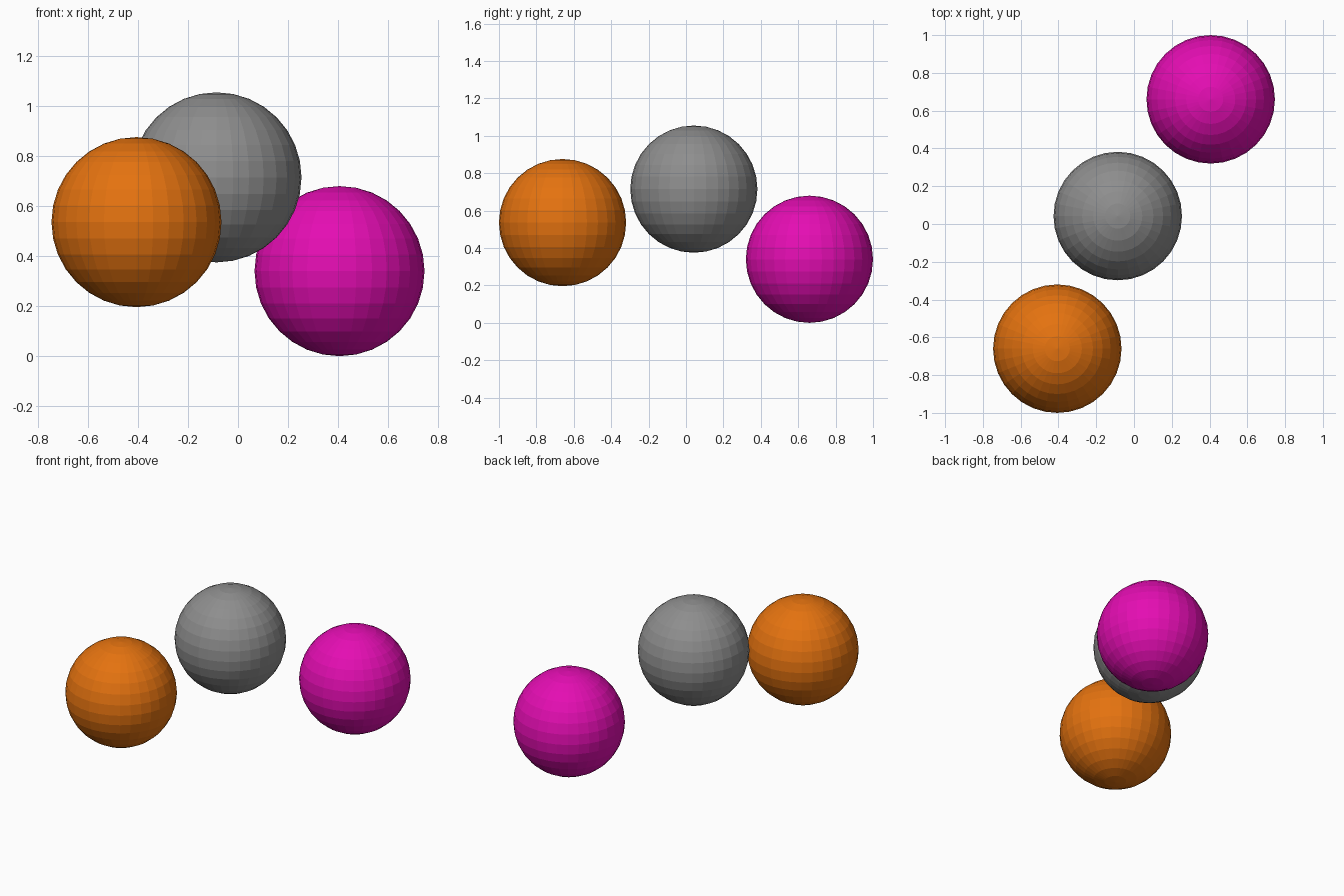
import bpy

if "Cube" in bpy.data.objects:
    bpy.data.objects.remove(bpy.data.objects["Cube"])

RADIUS = 0.34


def ball(name, location, colour):
    """Flat-shaded UV sphere with its own flat colour."""
    bpy.ops.mesh.primitive_uv_sphere_add(
        segments=32, ring_count=16, radius=RADIUS, location=location)
    obj = bpy.context.object
    obj.name = name + "_ball"
    mat = bpy.data.materials.new(name)
    mat.diffuse_color = (*colour, 1.0)
    mat.use_nodes = True
    mat.node_tree.nodes["Principled BSDF"].inputs["Base Color"].default_value = mat.diffuse_color
    obj.data.materials.append(mat)


# Three separate balls, front to back
ball("orange", (-0.406, -0.66, 0.536), (0.78, 0.17, 0.005))
ball("grey", (-0.086, 0.042, 0.715), (0.27, 0.27, 0.27))
ball("magenta", (0.406, 0.66, 0.34), (0.78, 0.004, 0.45))
